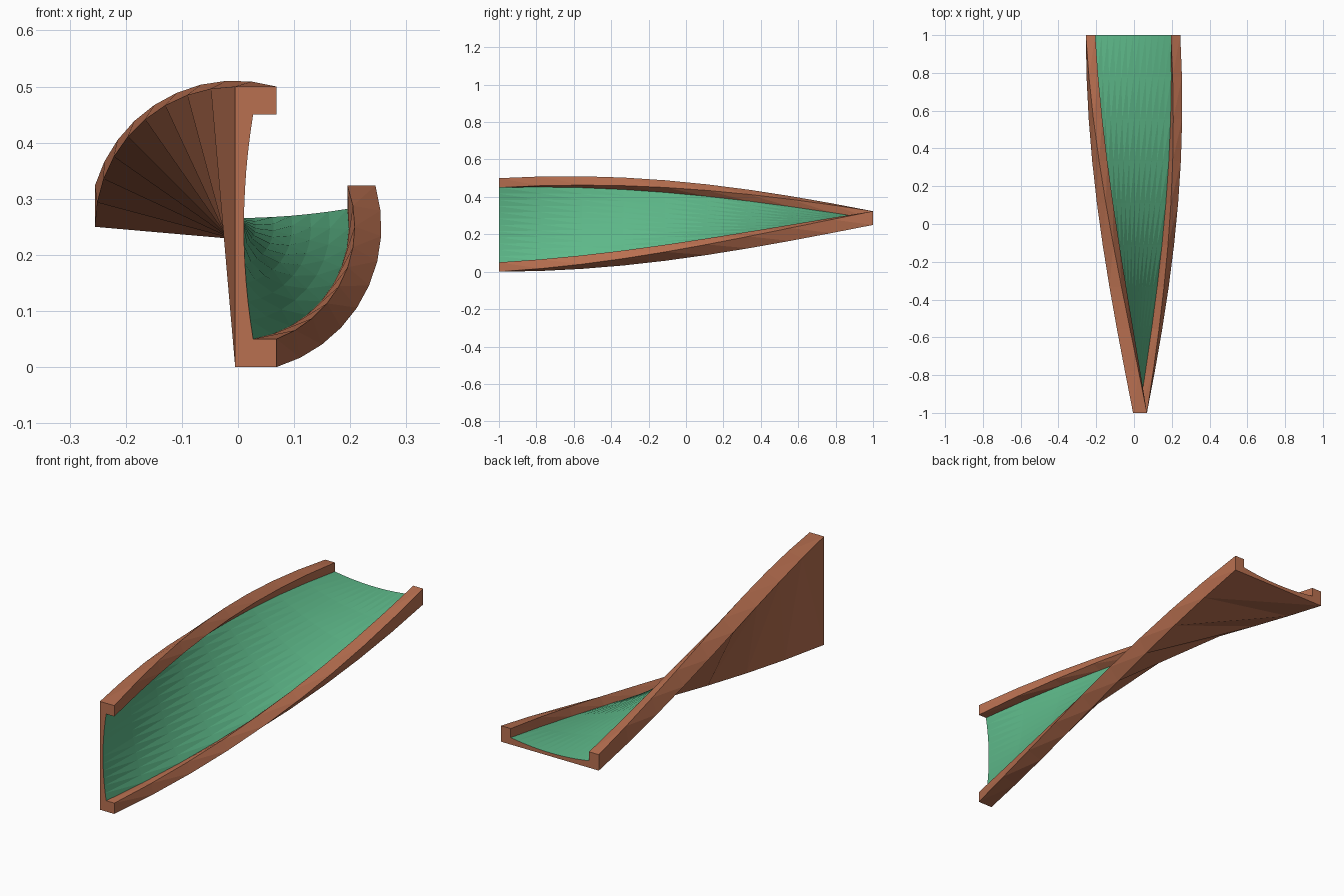
import bpy, bmesh
from math import radians, sin, cos

cube = bpy.data.objects.get("Cube")
if cube:
    bpy.data.objects.remove(cube, do_unlink=True)


def flat_material(name, colour):
    mat = bpy.data.materials.new(name)
    mat.use_nodes = True
    mat.diffuse_color = colour
    mat.node_tree.nodes["Principled BSDF"].inputs["Base Color"].default_value = colour
    return mat


STEPS = 9             # sections along the quarter twist
ARC = 12              # segments across the curved floor
HALF, INNER = 0.25, 0.2
RIM, EDGE, MID = 0.0735, 0.032, 0.0156
AXIS_X, AXIS_Z = -0.005, 0.25

# Channel section: flat underside, two square rims, shallow dished floor
floor = []
for k in range(ARC + 1):
    t = 1 - 2 * k / ARC
    floor.append((INNER * t, MID + (EDGE - MID) * t * t))
profile = [(-HALF, 0), (HALF, 0), (HALF, RIM), (INNER, RIM)]
profile += floor + [(-INNER, RIM), (-HALF, RIM)]
first_floor = 4
count = len(profile)

# Sweep the section along y while it turns a quarter turn
bm = bmesh.new()
rings = []
for i in range(STEPS + 1):
    f = i / STEPS
    a = radians(90 * (1 - f))
    rings.append([bm.verts.new((AXIS_X + u * cos(a) + v * sin(a), 2 * f - 1,
                                AXIS_Z - u * sin(a) + v * cos(a)))
                  for u, v in profile])

# Skin between sections; the dished floor takes the second colour
for near, far in zip(rings, rings[1:]):
    for j in range(count):
        k = (j + 1) % count
        is_floor = first_floor <= j < first_floor + ARC
        for tri in ((near[j], near[k], far[j]), (near[k], far[k], far[j])):
            bm.faces.new(tri).material_index = int(is_floor)

# Flat ends
bm.faces.new(rings[0][::-1])
bm.faces.new(rings[-1])
bmesh.ops.recalc_face_normals(bm, faces=bm.faces[:])

mesh = bpy.data.meshes.new("twisted_channel")
bm.to_mesh(mesh)
bm.free()
mesh.materials.append(flat_material("terracotta", (0.48, 0.16, 0.08, 1)))
mesh.materials.append(flat_material("green", (0.11, 0.48, 0.25, 1)))
channel = bpy.data.objects.new("twisted_channel", mesh)
bpy.context.collection.objects.link(channel)
